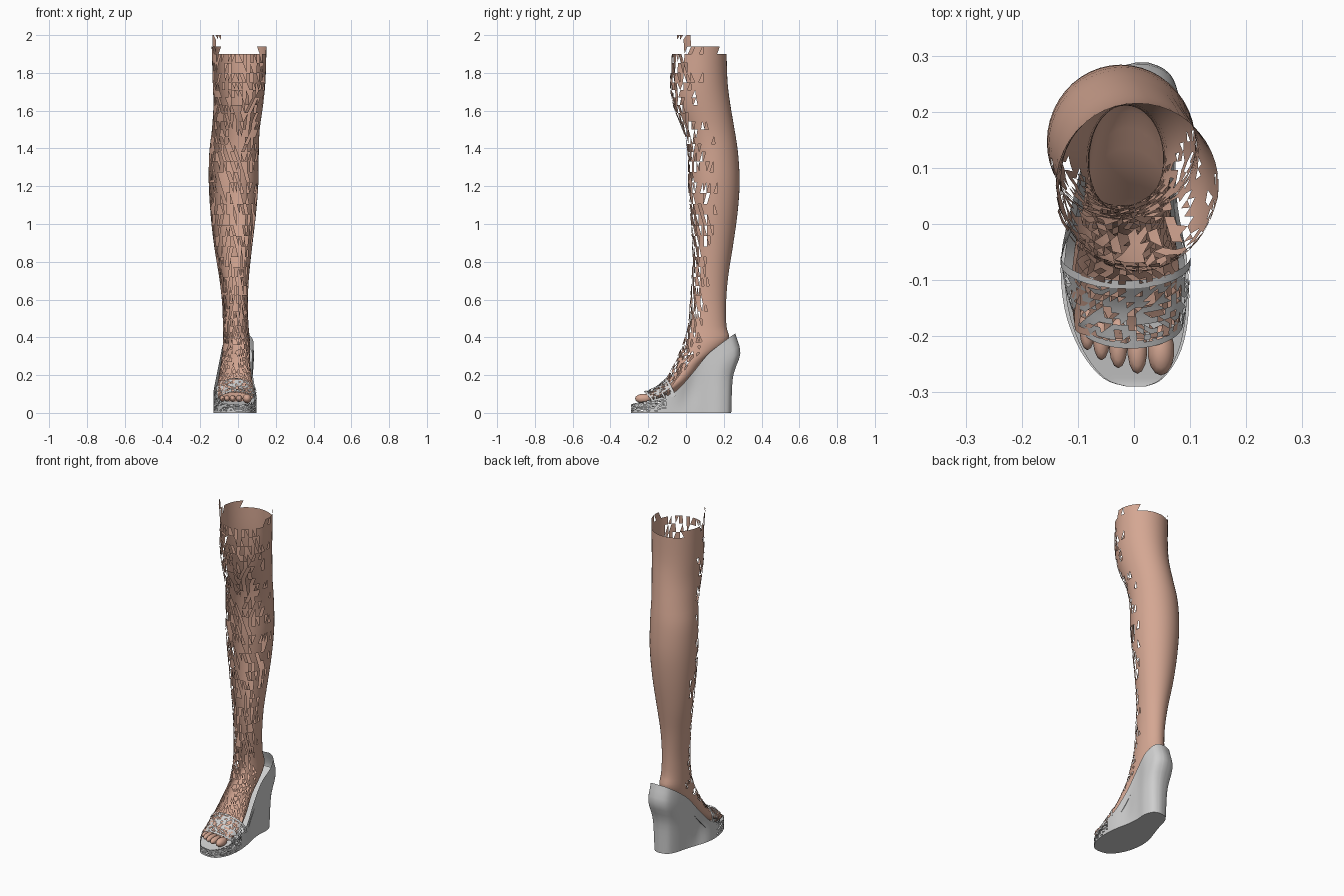
import bpy, bmesh, math, random
from mathutils import Vector

if "Cube" in bpy.data.objects:
    bpy.data.objects.remove(bpy.data.objects["Cube"])

random.seed(4)


def material(name, c):
    m = bpy.data.materials.new(name)
    m.diffuse_color = (*c, 1)
    m.use_nodes = True
    m.node_tree.nodes["Principled BSDF"].inputs["Base Color"].default_value = m.diffuse_color
    return m


SKIN = material("skin", (0.66, 0.385, 0.29))
SILVER = material("silver_grey", (0.62, 0.62, 0.62))


def catmull(rows, k):
    """Smoothly resample rows of numbers, k steps per span."""
    out = []
    for i in range(len(rows) - 1):
        p = [rows[max(0, min(len(rows) - 1, i + d))] for d in (-1, 0, 1, 2)]
        for s in range(k):
            t = s / k
            out.append([0.5 * (2 * b + (c - a) * t + (2 * a - 5 * b + 4 * c - d) * t * t
                               + (3 * b - a - 3 * c + d) * t ** 3) for a, b, c, d in zip(*p)])
    return out + [list(rows[-1])]


def loft(bm, rings, closed=True):
    vs = [[bm.verts.new(p) for p in r] for r in rings]
    n = len(vs[0])
    for a, b in zip(vs, vs[1:]):
        for j in range(n if closed else n - 1):
            k = (j + 1) % n
            bm.faces.new((a[j], b[j], b[k], a[k]))


def orient(bm, centre, inward):
    """Make all faces of a shell point away from (or towards) its centre."""
    bmesh.ops.recalc_face_normals(bm, faces=bm.faces[:])
    bm.normal_update()
    c = Vector(centre)
    out = sum(f.normal.dot(f.calc_center_median() - c) * f.calc_area() for f in bm.faces)
    if (out > 0) == inward:
        bmesh.ops.reverse_faces(bm, faces=bm.faces[:])
    bm.normal_update()


def finish(bm, name, mat, angle=40):
    me = bpy.data.meshes.new(name)
    bm.to_mesh(me)
    bm.free()
    ob = bpy.data.objects.new(name, me)
    bpy.context.collection.objects.link(ob)
    me.materials.append(mat)
    bpy.ops.object.select_all(action='DESELECT')
    ob.select_set(True)
    bpy.context.view_layer.objects.active = ob
    bpy.ops.object.shade_smooth_by_angle(angle=math.radians(angle))


def shred(bm, chance):
    """Triangulate and drop random triangles, leaving a ragged surface."""
    bmesh.ops.triangulate(bm, faces=bm.faces[:])
    bm.normal_update()
    gone = [f for f in bm.faces if random.random() < chance(f.calc_center_median(), f.normal)]
    bmesh.ops.delete(bm, geom=gone, context='FACES')


# Leg and foot: tilted rings given by front y,z / back y,z / left x / right x
leg_rows = [
    (-.085, 2.0, .215, 2.0, -.142, .152), (-.075, 1.9, .215, 1.9, -.138, .150),
    (-.085, 1.75, .22, 1.75, -.134, .145), (-.07, 1.63, .235, 1.63, -.130, .133),
    (-.02, 1.5, .257, 1.5, -.138, .115), (.008, 1.38, .275, 1.38, -.152, .110),
    (.010, 1.22, .284, 1.22, -.155, .108), (.022, 1.05, .272, 1.05, -.145, .095),
    (.033, .88, .248, .88, -.126, .075), (.030, .72, .223, .72, -.100, .058),
    (.020, .58, .212, .58, -.084, .052), (.010, .46, .214, .46, -.080, .056),
    (-.020, .36, .228, .40, -.080, .064), (-.050, .29, .200, .352, -.083, .064),
    (-.080, .230, .10, .270, -.093, .066), (-.115, .172, .02, .170, -.106, .076),
    (-.165, .127, -.08, .090, -.112, .085), (-.205, .105, -.17, .060, -.105, .080)]
N = 44
rings = []
for yf, zf, yb, zb, xl, xr in catmull(leg_rows, 3):
    f, b = Vector((0, yf, zf)), Vector((0, yb, zb))
    ring = []
    for j in range(N):
        a = 2 * math.pi * j / N
        p = (f + b) / 2 + (b - f) / 2 * math.sin(a)
        p.x = (xl + xr) / 2 + (xr - xl) / 2 * math.cos(a)
        ring.append(p)
    rings.append(ring)
bm = bmesh.new()
loft(bm, rings)
orient(bm, (0, .12, 1), False)


def leg_chance(c, n):
    top = 1.9 if c.y > .17 else 1.95
    if c.y < .03:
        top = 2.0 if c.x < -.09 else 1.9
    if c.z > top:
        return 1
    if c.z < .37 and n.z < 0:
        return 0
    if n.y < -.6:
        return .55
    return .3 if n.y < -.15 else .06 if n.y < .1 else 0


shred(bm, leg_chance)
finish(bm, "leg_and_foot", SKIN, angle=60)

# Toes
for i, (x, y, r) in enumerate([(.048, -.225, .024), (.006, -.222, .018), (-.028, -.212, .017),
                               (-.058, -.198, .016), (-.083, -.180, .015)]):
    bm = bmesh.new()
    bmesh.ops.create_uvsphere(bm, u_segments=14, v_segments=8, radius=1)
    bmesh.ops.scale(bm, verts=bm.verts, vec=(r, .045, r * 1.05))
    bmesh.ops.translate(bm, verts=bm.verts, vec=(x, y, .076))
    finish(bm, "toe_%d" % (i + 1), SKIN, angle=60)

# Wedge shoe: stations along y with left x, right x and edge height
stations = catmull([
    (-.290, -.012, .020, .045), (-.275, -.055, .052, .050), (-.225, -.096, .084, .060),
    (-.150, -.124, .098, .078), (-.060, -.130, .094, .110), (.030, -.112, .078, .205),
    (.110, -.092, .074, .305), (.180, -.078, .082, .365), (.225, -.058, .070, .400),
    (.244, -.032, .050, .415), (.252, .004, .024, .420)], 4)
V = 12


def column(x, y, h):
    """Side wall of the shoe from floor to edge: pinched at the arch, bulging at the heel."""
    back = max(0, y / .25)
    arch = math.exp(-((y - .02) / .05) ** 2)
    pts = []
    for i in range(V + 1):
        v = i / V
        yb = y * .95 if y > 0 else y
        bump = math.exp(-((v - .76) / .2) ** 2) * back ** 3
        k = 1 - .2 * (1 - v) * min(1, back) - .12 * arch * math.sin(math.pi * v) + .15 * bump
        pts.append((.01 + (x - .01) * k, yb + (y - yb) * v + .038 * bump, h * v))
    return pts


cols = [column(xr, y, h) for y, xl, xr, h in stations]
cols += [column(xl, y, h) for y, xl, xr, h in reversed(stations)]
bm = bmesh.new()
loft(bm, [[c[i] for c in cols] for i in range(V + 1)])
# flat floor face
for i in range(len(stations) - 1):
    quad = [cols[i][0], cols[i + 1][0], cols[-2 - i][0], cols[-1 - i][0]]
    bm.faces.new([bm.verts.new(p) for p in quad])
bmesh.ops.remove_doubles(bm, verts=bm.verts, dist=1e-5)
orient(bm, (0, 0, .12), True)
shred(bm, lambda c, n: .25 if c.y < -.1 and c.z > .01 else 0)
finish(bm, "wedge_shoe", SILVER)

# Footbed inside the shoe, a little below the edge
bm = bmesh.new()
bed = []
for y, xl, xr, h in stations[:-6]:
    z = max(.035, h - (.014 if y < -.1 else .06))
    bed.append([(xl * .95 + (xr - xl) * .95 * t / 6, y, z) for t in range(7)])
loft(bm, bed, closed=False)
orient(bm, (0, 0, 3), False)
finish(bm, "footbed", SILVER)

# Ragged open-toe upper arching over the foot: y, left x, right x, base z, crown z
upper = catmull([(-.222, -.098, .086, .055, .112), (-.19, -.112, .094, .065, .125),
                 (-.15, -.124, .099, .075, .146), (-.115, -.129, .099, .085, .178)], 4)


def arch_ring(row, grow=0):
    y, xl, xr, zb, zt = row
    pts = []
    for j in range(25):
        a = math.pi * j / 24
        s = math.sin(a)
        pts.append(((xl + xr) / 2 + ((xr - xl) / 2 + grow) * math.cos(a),
                    y + .045 * (1 - s), zb + (zt - zb + grow) * s ** .8))
    return pts


bm = bmesh.new()
loft(bm, [arch_ring(r) for r in upper], closed=False)
orient(bm, (0, -.14, -.2), True)
shred(bm, lambda c, n: .45)
finish(bm, "toe_strap", SILVER)

# Rims along both edges of the upper
for name, row, dy in (("front_rim", upper[0], .010), ("rear_rim", upper[-1], .014)):
    bm = bmesh.new()
    a = arch_ring(row, .002)
    loft(bm, [a, [(x, y + dy, z + .004) for x, y, z in a]], closed=False)
    orient(bm, (0, -.14, -.2), True)
    finish(bm, name, SILVER)
